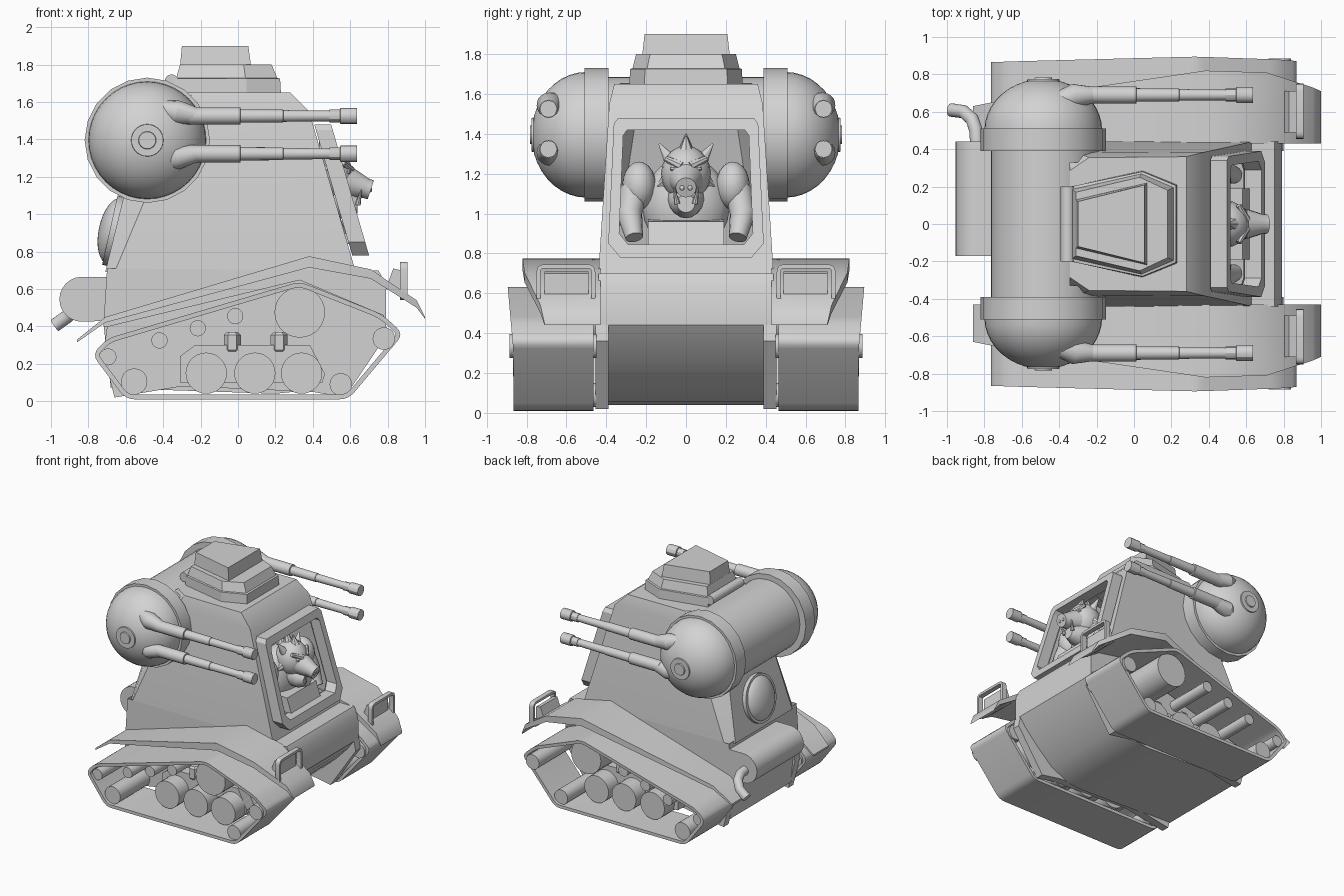
import bpy, bmesh, math
from mathutils import Vector, Matrix, Quaternion

if "Cube" in bpy.data.objects:
    bpy.data.objects.remove(bpy.data.objects["Cube"])

grey = bpy.data.materials.new("plain_grey")
grey.diffuse_color = (0.65, 0.65, 0.65, 1)
grey.use_nodes = True
grey.node_tree.nodes["Principled BSDF"].inputs["Base Color"].default_value = grey.diffuse_color


def finish(name, bm):
    bmesh.ops.recalc_face_normals(bm, faces=bm.faces)
    me = bpy.data.meshes.new(name)
    bm.to_mesh(me)
    bm.free()
    me.materials.append(grey)
    ob = bpy.data.objects.new(name, me)
    bpy.context.collection.objects.link(ob)
    return ob


def strip(ob, rule):
    """Open up a shell: delete faces whose centre and normal match a rule."""
    bm = bmesh.new()
    bm.from_mesh(ob.data)
    bad = [f for f in bm.faces if rule(f.calc_center_median(), f.normal)]
    bmesh.ops.delete(bm, geom=bad, context='FACES')
    bm.to_mesh(ob.data)
    bm.free()


def loft(name, rings, closed=False):
    """Skin equal-length rings; cap the ends, or join last ring to first."""
    bm = bmesh.new()
    vs = [[bm.verts.new(p) for p in r] for r in rings]
    n = len(vs[0])
    for a, b in list(zip(vs, vs[1:])) + ([(vs[-1], vs[0])] if closed else []):
        for i in range(n):
            bm.faces.new((a[i], a[(i + 1) % n], b[(i + 1) % n], b[i]))
    if not closed:
        bm.faces.new(vs[0])
        bm.faces.new(vs[-1])
    return finish(name, bm)


def prism(name, xz, y0, y1):
    return loft(name, [[(x, y, z) for x, z in xz] for y in (y0, y1)])


def tube(name, path, radii, n=20):
    """Round sweep along a path with a radius at each point."""
    path = [Vector(p) for p in path]
    q, prev, rings = Quaternion(), Vector((0, 0, 1)), []
    for i, p in enumerate(path):
        d = (path[min(i + 1, len(path) - 1)] - path[max(i - 1, 0)]).normalized()
        q = prev.rotation_difference(d) @ q
        prev = d
        angles = [2 * math.pi * k / n for k in range(n)]
        rings.append([p + q @ Vector((math.cos(a), math.sin(a), 0)) * radii[i] for a in angles])
    return loft(name, rings)


def rod(name, p0, p1, r0, r1=None, n=20):
    return tube(name, [p0, p1], [r0, r0 if r1 is None else r1], n)


def blob(name, c, r, tilt=0, n=20):
    bm = bmesh.new()
    m = Matrix.Translation(c) @ Matrix.Rotation(tilt, 4, 'Y') @ Matrix.Diagonal((*r, 1))
    bmesh.ops.create_uvsphere(bm, u_segments=n, v_segments=n // 2, radius=1, matrix=m)
    return finish(name, bm)


def rounded(pts, d, k=5):
    """Round polygon corners with short curves."""
    out, pts = [], [Vector(p) for p in pts]
    for i, p in enumerate(pts):
        a = p + (pts[i - 1] - p).normalized() * d
        b = p + (pts[(i + 1) % len(pts)] - p).normalized() * d
        ts = [j / (k - 1) for j in range(k)]
        out += [a * (1 - t) ** 2 + p * 2 * t * (1 - t) + b * t * t for t in ts]
    return out


def inset(pts, w):
    """Offset a counter-clockwise polygon inward."""
    out = []
    for i, p in enumerate(pts):
        t = (pts[(i + 1) % len(pts)] - pts[i - 1]).normalized()
        out.append(p + Vector((-t.y, t.x)) * w)
    return out


def both(half):
    """Mirror a half outline of (x, y) across y = 0."""
    return half + [(x, -y) for x, y in reversed(half)]


def at_z(half, z):
    return [(x, y, z) for x, y in both(half)]


# Hull shells: bow curves under at the front, open beneath the cabin
upper = prism("hull_upper", [(-.72, .40), (.79, .44), (.79, .63), (.75, .70), (.62, .70), (-.70, .71)], -.44, .44)
strip(upper, lambda c, n: abs(n.z) > .9 and c.x < .2)
lower = prism("hull_lower", [(-.68, .07), (.20, .04), (.34, .055), (.48, .125), (.62, .25), (.73, .365), (.79, .45),
                             (-.72, .42)], -.40, .40)
strip(lower, lambda c, n: n.z > .9)

# Cabin shell with a window cut into its sloping front
cabin = loft("cabin", [
    at_z([(-.71, .37), (-.66, .44), (.63, .44)], .69),
    at_z([(-.50, .24), (-.30, .38), (.38, .385)], 1.55),
    at_z([(-.47, .20), (-.24, .355), (.28, .36)], 1.65)])


def panel(half, back=0, flat=None):
    return [((.695 - .29 * (z - .80) - back) if flat is None else flat, y, z)
            for z, y in both([(z, y) for y, z in half])]


outer = [(.34, 1.48), (.362, 1.45), (.39, .85), (.33, .78)]
inner = [(.295, 1.42), (.315, 1.39), (.335, .90), (.29, .845)]
cutter = loft("cockpit_cutter", [panel(inner, -.1), panel(inner, flat=.12)])
cutter.hide_render = True
mod = cabin.modifiers.new("cockpit", 'BOOLEAN')
mod.operation, mod.object, mod.solver = 'DIFFERENCE', cutter, 'EXACT'
bpy.context.view_layer.objects.active = cabin
bpy.ops.object.modifier_apply(modifier="cockpit")
bpy.data.objects.remove(cutter)
strip(cabin, lambda c, n: (c.x < .13 and n.x > .9) or (c.z < .7 and n.z < -.9)
      or (abs(c.y) < .345 and .83 < c.z < 1.43 and abs(n.x) < .5))
loft("window_frame", [panel(outer), panel(inner), panel(inner, .09), panel(outer, .09)], True)

# Roof hatch tiers
loft("roof_tier", [
    at_z([(-.34, .20), (.045, .285), (.23, .21)], 1.64),
    at_z([(-.34, .20), (.045, .28), (.225, .205)], 1.725),
    at_z([(-.33, .185), (.04, .268), (.21, .195)], 1.728),
    at_z([(-.31, .17), (.03, .25), (.18, .18)], 1.80)])
loft("roof_hatch", [at_z([(-.31, .13), (.07, .22)], 1.79), at_z([(-.30, .12), (.055, .208)], 1.90)])
rod("roof_rod", (-.355, -.2, 1.71), (-.355, .2, 1.71), .037)

# Rear dome hatch, tank and exhaust
rod("rear_hatch_rim", (-.685, 0, .915), (-.64, 0, .905), .19, n=32)
blob("rear_hatch", (-.66, 0, .91), (.085, .175, .18), .21, 32)
tank = [(-.70, .43), (-.70, .665), (-.84, .665)]
tank += [(-.835 - .12 * math.sin(a * math.pi / 12), .545 + .12 * math.cos(a * math.pi / 12))
         for a in range(1, 13)]
prism("rear_tank", tank, -.17, .44)
tube("exhaust", [(-.84, .42, .53), (-.845, .50, .525), (-.865, .56, .50),
                 (-.91, .60, .455), (-.98, .61, .405)], [.036] * 5)

# Weapon drum with collars, domes and barrels; open where the cabin covers it
DX, DZ = -.485, 1.395
drum = tube("drum", [(DX + .01, y, DZ) for y in (-.45, -.33, .33, .45)], [.29] * 4, 40)
strip(drum, lambda c, n: abs(c.y) < .1 and c.x > -.40 and c.z < 1.66)
for s in (1, -1):
    rod("drum_collar", (DX, s * .39, DZ), (DX, s * .51, DZ), .335, n=20)
    steps = [i * math.pi / 2 / 10 for i in range(10)] + [1.53]
    tube("drum_dome", [(DX, s * (.50 + .275 * math.sin(a)), DZ) for a in steps],
         [.315 * math.cos(a) for a in steps], 40)
    rod("dome_ring", (DX, s * .74, DZ), (DX, s * .774, DZ), .09, .085, 28)
    rod("dome_cap", (DX, s * .76, DZ), (DX, s * .783, DZ), .052, .045, 24)
    for z in (1.525, 1.323):
        zi = z + (.035 if z > DZ else -.035)
        y = s * .69
        tube("barrel_fairing", [(-.40, s * .66, zi), (-.32, s * .685, (z + zi) / 2), (-.22, y, z)],
             [.05, .065, .044])
        tube("barrel", [(-.26, y, z), (.012, y, z), (.014, y, z), (.24, y, z), (.242, y, z), (.52, y, z)],
             [.046, .046, .036, .034, .031, .028], 16)
        tube("muzzle", [(.49, y, z), (.545, y, z), (.548, y, z), (.637, y, z)], [.034, .034, .043, .043], 12)

# Tracks, wheels, fenders and lamps
loop = rounded([(-.60, .01), (.59, .01), (.885, .36), (.77, .465), (.33, .64), (-.70, .335), (-.78, .25)], .05)
wall = [(-.66, .02), (-.60, .03), (-.30, .08), (.40, .05), (.57, .02), (.80, .36), (.78, .46), (.33, .65),
        (-.70, .40), (-.72, .25)]
wheels = [(-.17, .15, .11, .68), (.09, .15, .11, .68), (.34, .15, .11, .68), (.33, .475, .135, .83),
          (.78, .335, .06, .885), (.55, .09, .06, .84), (-.555, .105, .07, .84), (-.695, .237, .045, .84),
          (-.42, .325, .043, .84), (-.215, .39, .043, .84), (-.015, .455, .043, .84)]
fender = [(-.86, .33, .63), (-.71, .45, .66), (.38, .775, .82), (.71, .705, .81), (.955, .54, .73), (1.0, .45, .71)]
for s in (1, -1):
    def outside(p):
        return s * (.865 + .03 * max(0, (p.y - .3) / .34))
    hole = inset(loop, .025)
    loft("track", [[(p.x, s * .465, p.y) for p in loop], [(p.x, outside(p), p.y) for p in loop],
                   [(p.x, outside(p), p.y) for p in hole], [(p.x, s * .465, p.y) for p in hole]], True)
    prism("track_wall", wall, s * .39, s * .455)
    prism("suspension_plate", [(-.31, .10), (.45, .10), (.465, .145), (.385, .30), (-.23, .30), (-.31, .24)],
          s * .45, s * .55)
    for x, z, r, y in wheels:
        rod("wheel", (x, s * .45, z), (x, s * y, z), r, n=28)
    for x in (-.03, .22):
        tube("suspension_nut", [(x, s * .52, z) for z in (.26, .275, .355, .37)], [.03, .045, .045, .03], 6)
    loft("fender", [[(x, s * .43, z), (x, s * yo, z), (x, s * yo, z - t), (x, s * .43, z - t)]
                    for (x, z, yo), t in zip(fender, (.015, .03, .06, .05, .04, .01))])
    prism("lamp_box", [(.79, .60), (.87, .57), (.87, .70), (.83, .71)], s * .49, s * .71)
    hoop = rounded([(.455, .54), (.75, .54), (.75, .745), (.455, .745)], .04)
    gap = inset(hoop, .02)
    loft("lamp_hoop", [[(x, s * p.x, p.y) for p in ring]
                       for x, ring in ((.865, hoop), (.905, hoop), (.905, gap), (.865, gap))], True)

# Beast driver: body, arms and console
blob("torso", (.38, 0, 1.04), (.15, .22, .24))
prism("console", [(.44, .84), (.62, .84), (.58, .96), (.44, .97)], -.19, .19)
for s in (1, -1):
    blob("shoulder", (.42, s * .235, 1.14), (.10, .085, .12))
    tube("arm", [(.43, s * .26, 1.12), (.47, s * .285, 1.0), (.54, s * .26, .88)], [.07, .065, .045], 14)

# Beast driver: head, snout, ears and tusks
blob("head", (.49, 0, 1.20), (.13, .125, .14))
tube("snout", [(.50, 0, 1.19), (.62, 0, 1.16), (.68, 0, 1.14), (.71, 0, 1.13)], [.105, .075, .055, .052], 16)
tube("lower_jaw", [(.47, 0, 1.08), (.58, 0, 1.05), (.64, 0, 1.05)], [.10, .075, .045], 16)
for x, z in ((.52, 1.31), (.46, 1.32), (.40, 1.29)):
    rod("crest_spike", (x, 0, z), (x - .02, 0, z + .08), .04, .004, 8)
for s in (1, -1):
    rod("ear", (.48, s * .08, 1.27), (.46, s * .135, 1.35), .035, .004, 10)
    rod("cheek_spike", (.47, s * .10, 1.16), (.46, s * .15, 1.13), .04, .004, 8)
    rod("tusk", (.64, s * .045, 1.05), (.66, s * .06, 1.13), .016, .003, 8)
    blob("eye", (.585, s * .06, 1.225), (.02, .022, .016), n=10)
    rod("brow", (.60, s * .02, 1.235), (.56, s * .10, 1.275), .025, .015, 8)
    blob("nostril", (.71, s * .02, 1.13), (.008, .012, .014), n=10)

# Smooth curved parts, keep hard edges
bpy.ops.object.select_all(action='SELECT')
bpy.ops.object.shade_smooth_by_angle(angle=math.radians(30))
